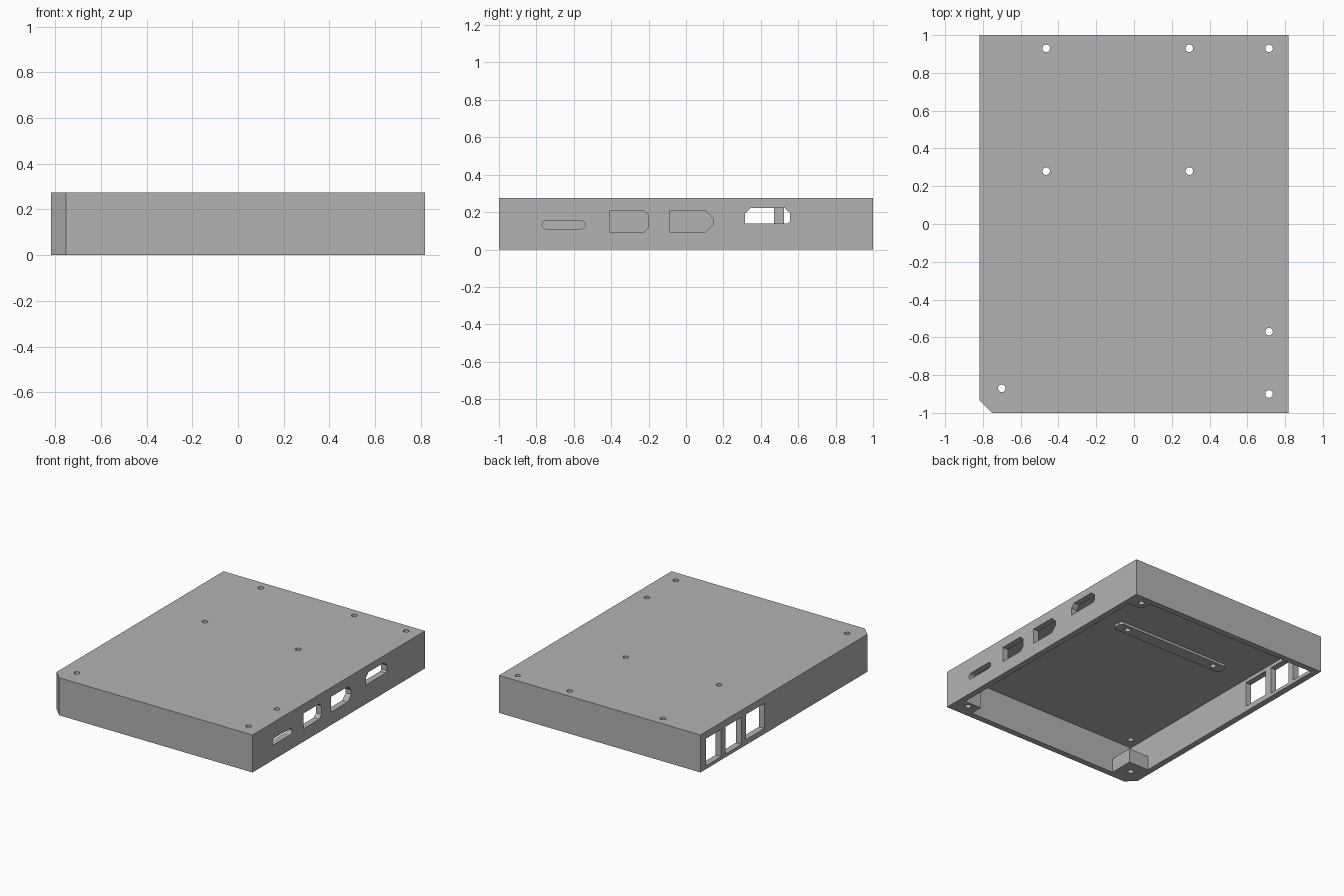
import bpy, bmesh, math

cube = bpy.data.objects.get("Cube")
if cube:
    bpy.data.objects.remove(cube)

grey = bpy.data.materials.new("plain grey")
grey.use_nodes = True
grey.diffuse_color = (0.45, 0.45, 0.45, 1)
grey.node_tree.nodes["Principled BSDF"].inputs["Base Color"].default_value = (0.45, 0.45, 0.45, 1)

W, L, H = 0.818, 1.0, 0.275        # half width, half length, height
IN_X, IN_Y, CEIL = 0.773, 0.955, 0.25


def prism(name, outline, lo, hi, axis="z"):
    """Extrude a 2D outline along z, or along x with the outline in y and z."""
    place = (lambda a, b, t: (a, b, t)) if axis == "z" else (lambda a, b, t: (t, a, b))
    bm = bmesh.new()
    low = bm.faces.new([bm.verts.new(place(a, b, lo)) for a, b in outline])
    shift = place(0, 0, hi - lo)
    moved = bmesh.ops.extrude_face_region(bm, geom=[low])["geom"]
    bmesh.ops.translate(bm, vec=shift, verts=[v for v in moved if isinstance(v, bmesh.types.BMVert)])
    bmesh.ops.recalc_face_normals(bm, faces=bm.faces)
    mesh = bpy.data.meshes.new(name)
    bm.to_mesh(mesh)
    bm.free()
    mesh.materials.append(grey)
    obj = bpy.data.objects.new(name, mesh)
    bpy.context.collection.objects.link(obj)
    return obj


def cut_rect(x0, x1, y0, y1, ll=0, lr=0, ur=0, ul=0):
    """Rectangle with an optional chamfer on each corner."""
    pts = [(x0, y0 + ll), (x0 + ll, y0), (x1 - lr, y0), (x1, y0 + lr),
           (x1, y1 - ur), (x1 - ur, y1), (x0 + ul, y1), (x0, y1 - ul)]
    return [p for i, p in enumerate(pts) if p != pts[i - 1]]


def circle(cx, cy, r, n=24):
    return [(cx + r * math.cos(math.tau * i / n), cy + r * math.sin(math.tau * i / n)) for i in range(n)]


def slot(y0, y1, z0, z1, n=8):
    r = (z1 - z0) / 2
    pts = []
    for centre, start in ((y1 - r, -math.pi / 2), (y0 + r, math.pi / 2)):
        for i in range(n + 1):
            a = start + math.pi * i / n
            pts.append((centre + r * math.cos(a), z0 + r + r * math.sin(a)))
    return pts


def carve(obj, cutters):
    """Subtract the cutters, bake the result and delete them."""
    for c in cutters:
        c.hide_render = True
        mod = obj.modifiers.new("cut", "BOOLEAN")
        mod.operation, mod.solver, mod.object = "DIFFERENCE", "EXACT", c
    baked = bpy.data.meshes.new_from_object(obj.evaluated_get(bpy.context.evaluated_depsgraph_get()))
    obj.modifiers.clear()
    obj.data = baked
    for c in cutters:
        bpy.data.objects.remove(c)


# Screw positions
standoff_x, bar_y = (-0.465, 0.293), (0.28, 0.93)
board_holes = [(x, y) for x in standoff_x for y in bar_y]
corner_holes = [(0.715, 0.93), (0.715, -0.9), (-0.7, -0.87)]


def drills(points):
    return [prism("drill", circle(x, y, 0.02), -0.1, 0.4) for x, y in points]


# Open-bottomed case with one clipped corner
case = prism("case_shell", cut_rect(-W, W, -L, L, ll=0.066), 0, H)
cutters = [prism("cavity", cut_rect(-IN_X, IN_X, -IN_Y, IN_Y), -0.1, CEIL)]

# Connector openings in the +x wall
ports = [slot(-0.77, -0.54, 0.11, 0.155),
         cut_rect(-0.41, -0.2, 0.095, 0.207, lr=0.025, ur=0.025),
         cut_rect(-0.087, 0.145, 0.095, 0.207, lr=0.04, ur=0.04),
         cut_rect(0.315, 0.557, 0.14, 0.222, lr=0.012, ur=0.03, ul=0.03)]
cutters += [prism("port", p, 0.7, 0.9, "x") for p in ports]

# Socket windows in the -x wall
for y0, y1, z0 in ((0.76, 0.935, 0.025), (0.525, 0.71, 0.025), (0.26, 0.47, 0.04)):
    cutters.append(prism("window", cut_rect(y0, y1, z0, 0.224), -0.9, -0.7, "x"))
carve(case, cutters + drills(board_holes + corner_holes + [(0.715, -0.57)]))

# Mounting bars under the lid
for name, y in zip(("middle_bar", "back_bar"), bar_y):
    half = min(0.045, IN_Y - y)
    bar = prism(name, cut_rect(-0.555, 0.385, y - 0.045, y + half, 0.02, 0.02, 0.02, 0.02), 0.232, CEIL)
    carve(bar, drills([(x, y) for x in standoff_x]))

# Corner screw blocks at the open side
blocks = [("back_left_block", cut_rect(0.66, IN_X, 0.87, IN_Y, ll=0.02), CEIL, 0),
          ("front_left_block", cut_rect(0.635, IN_X, -IN_Y, -0.86), CEIL, 1),
          ("front_right_block", cut_rect(-IN_X, -0.61, -IN_Y, -0.775), 0.105, 2)]
for name, outline, top, i in blocks:
    carve(prism(name, outline, 0, top), drills([corner_holes[i]]))
